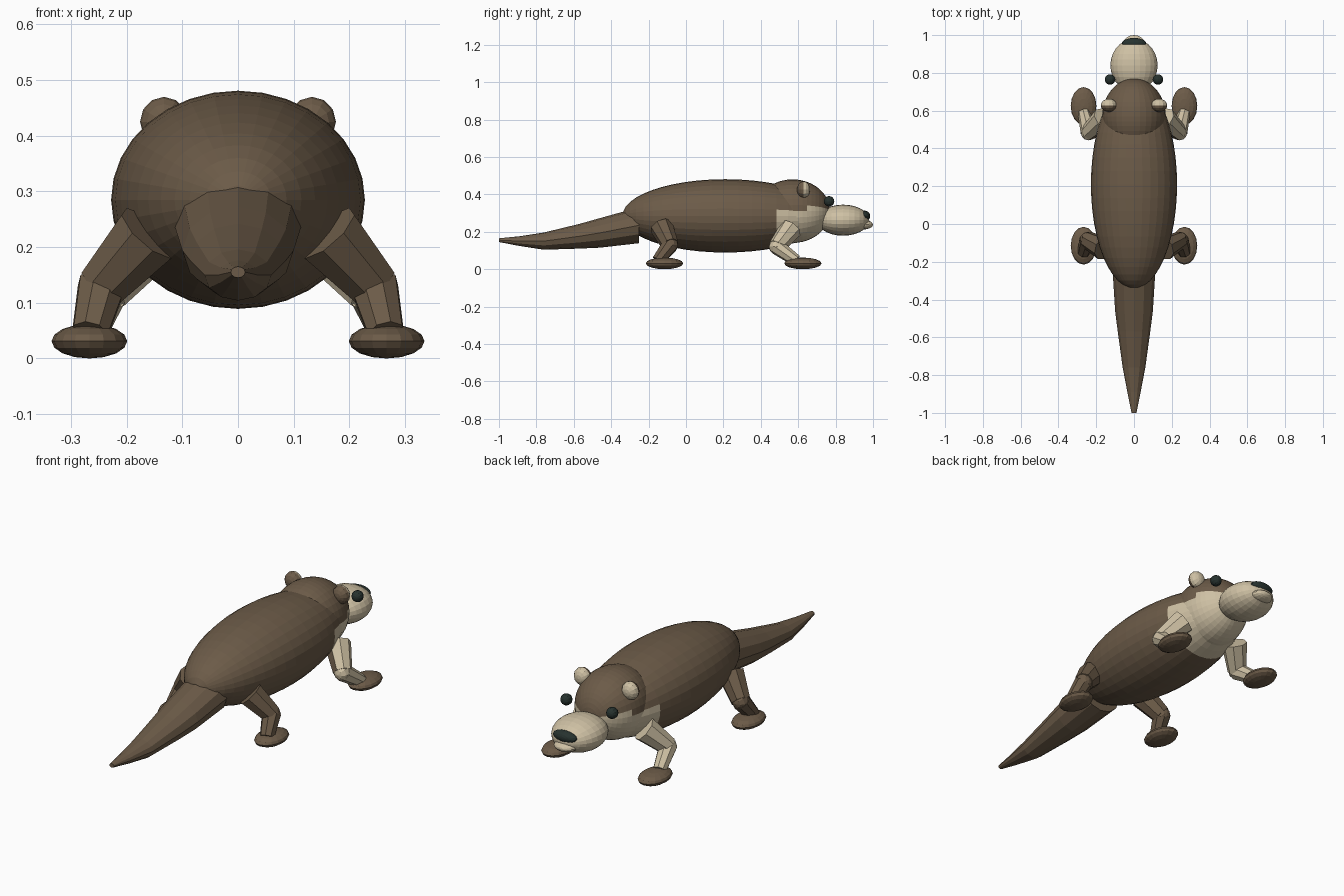
import bpy, bmesh, math
from mathutils import Vector, Matrix

cube = bpy.data.objects.get("Cube")
if cube:
    bpy.data.objects.remove(cube, do_unlink=True)


def material(name, color):
    m = bpy.data.materials.new(name)
    m.use_nodes = True
    m.diffuse_color = (*color, 1)
    m.node_tree.nodes["Principled BSDF"].inputs["Base Color"].default_value = (*color, 1)
    return m


BROWN = material("brown fur", (0.15, 0.105, 0.065))
CREAM = material("cream fur", (0.62, 0.53, 0.37))
DARK = material("dark green black", (0.02, 0.032, 0.028))


def finish(name, bm, mats, rule=None):
    """Turn a bmesh into an object; faces matching the rule take the second colour."""
    bmesh.ops.recalc_face_normals(bm, faces=bm.faces)
    if rule:
        for f in bm.faces:
            f.material_index = int(rule(f.calc_center_median(), f.normal))
    mesh = bpy.data.meshes.new(name)
    bm.to_mesh(mesh)
    bm.free()
    for m in mats:
        mesh.materials.append(m)
    ob = bpy.data.objects.new(name, mesh)
    bpy.context.collection.objects.link(ob)
    return ob


def ellipsoid(name, center, radii, mats, segs=16, rings=10, rule=None, along_y=True):
    bm = bmesh.new()
    bmesh.ops.create_uvsphere(bm, u_segments=segs, v_segments=rings, radius=1)
    if along_y:
        bm.transform(Matrix.Rotation(math.pi / 2, 4, "X"))
    bm.transform(Matrix.Translation(center) @ Matrix.Diagonal((*radii, 1)))
    return finish(name, bm, mats, rule)


def limb(name, start, end, r1, r2, mats, rule=None):
    """Tapered eight-sided segment between two points."""
    a, b = Vector(start), Vector(end)
    bm = bmesh.new()
    bmesh.ops.create_cone(bm, cap_ends=True, segments=8, radius1=r1, radius2=r2,
                          depth=(b - a).length)
    turn = (b - a).to_track_quat("Z", "Y").to_matrix().to_4x4()
    bm.transform(Matrix.Translation((a + b) / 2) @ turn)
    return finish(name, bm, mats, rule)


def throat(c, n):
    return c.y > 0.485 and c.z < 0.325


# Body and head with a pale throat
ellipsoid("body", (0, 0.21, 0.285), (0.228, 0.55, 0.196), (BROWN, CREAM), 32, 24, throat)
ellipsoid("head", (0, 0.57, 0.31), (0.168, 0.2, 0.17), (BROWN, CREAM), 32, 24, throat)

# Muzzle, lip and nose
ellipsoid("muzzle", (0, 0.84, 0.262), (0.125, 0.14, 0.083), (CREAM,), 24, 14)
ellipsoid("lower_lip", (0, 0.945, 0.238), (0.06, 0.055, 0.026), (CREAM,))
ellipsoid("nose", (0, 0.955, 0.285), (0.065, 0.03, 0.028), (DARK,))

# Tail: elliptical rings as y, z, half width, half height
tail_rings = [(-0.25, 0.235, 0.113, 0.096), (-0.46, 0.194, 0.1, 0.079),
              (-0.57, 0.176, 0.086, 0.066), (-0.76, 0.15, 0.06, 0.046),
              (-0.89, 0.15, 0.035, 0.026), (-1.0, 0.155, 0.013, 0.01)]
bm = bmesh.new()
SIDES = 12
loops = []
for y, z, rx, rz in tail_rings:
    angles = [math.tau * i / SIDES for i in range(SIDES)]
    loops.append([bm.verts.new((rx * math.cos(t), y, z + rz * math.sin(t))) for t in angles])
for a, b in zip(loops, loops[1:]):
    for i in range(SIDES):
        j = (i + 1) % SIDES
        bm.faces.new((a[i], a[j], b[j], b[i]))
bm.faces.new(loops[0])
bm.faces.new(loops[-1])
finish("tail", bm, (BROWN,))

# Paired parts
for side, s in (("left", 1), ("right", -1)):
    ellipsoid(side + "_eye", (s * 0.127, 0.765, 0.363), (0.028,) * 3, (DARK,), 12, 8)
    ellipsoid(side + "_ear", (s * 0.133, 0.628, 0.425), (0.043, 0.035, 0.045),
              (BROWN, CREAM), 12, 8, lambda c, n: c.y > 0.628)

    # Front leg: pale, with brown on the back of the elbow
    shoulder, elbow, wrist = [(s * x, y, z) for x, y, z in
                              ((0.16, 0.56, 0.215), (0.24, 0.485, 0.12), (0.266, 0.59, 0.045))]
    limb(side + "_front_upper_leg", shoulder, elbow, 0.062, 0.045, (CREAM, BROWN),
         lambda c, n: n.y < -0.6 and n.x * s < 0.2)
    limb(side + "_front_lower_leg", elbow, wrist, 0.043, 0.032, (CREAM,))
    ellipsoid(side + "_front_elbow", elbow, (0.042,) * 3, (CREAM,), 8, 6)

    # Back leg
    hip, knee, ankle = [(s * x, y, z) for x, y, z in
                        ((0.16, -0.13, 0.225), (0.245, -0.085, 0.13), (0.266, -0.15, 0.045))]
    limb(side + "_back_upper_leg", hip, knee, 0.064, 0.047, (BROWN,))
    limb(side + "_back_lower_leg", knee, ankle, 0.045, 0.034, (BROWN,))
    ellipsoid(side + "_back_knee", knee, (0.043,) * 3, (BROWN,), 8, 6)

    # Feet
    for end, y in (("front", 0.625), ("back", -0.115)):
        ellipsoid(f"{side}_{end}_foot", (s * 0.267, y, 0.031), (0.068, 0.1, 0.031),
                  (BROWN,), 16, 8, along_y=False)
